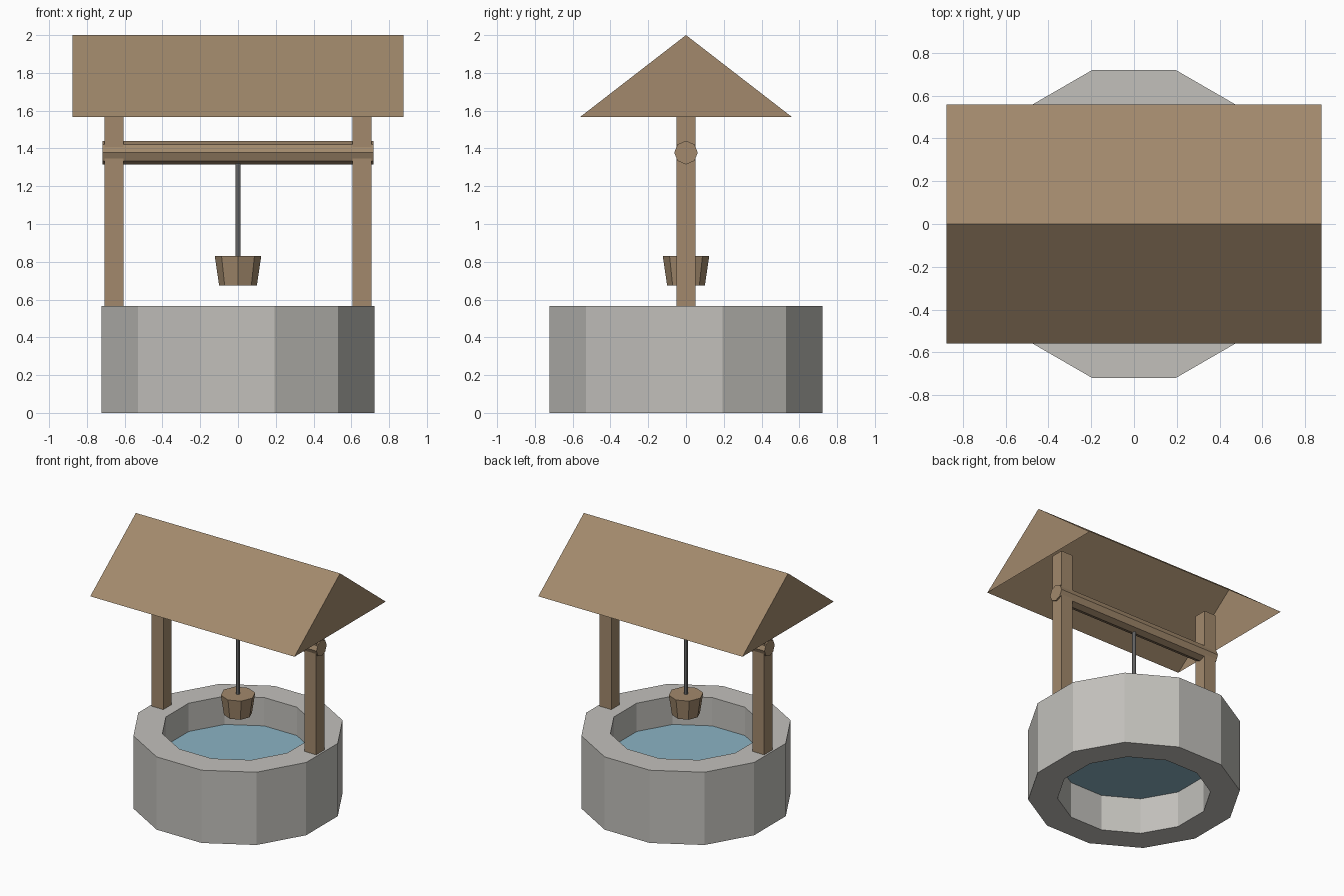
import bpy, bmesh, math
from mathutils import Matrix

cube = bpy.data.objects.get("Cube")
if cube:
    bpy.data.objects.remove(cube, do_unlink=True)


def material(name, rgb):
    m = bpy.data.materials.new(name)
    m.use_nodes = True
    m.diffuse_color = (*rgb, 1)
    bsdf = next(n for n in m.node_tree.nodes if n.type == 'BSDF_PRINCIPLED')
    bsdf.inputs["Base Color"].default_value = (*rgb, 1)
    return m


stone = material("stone grey", (0.54, 0.53, 0.50))
wood = material("wood brown", (0.36, 0.25, 0.15))
water_blue = material("water blue", (0.26, 0.45, 0.55))
rope_grey = material("rope grey", (0.22, 0.22, 0.22))


def add_object(name, bm, mat):
    bmesh.ops.recalc_face_normals(bm, faces=bm.faces)
    mesh = bpy.data.meshes.new(name)
    bm.to_mesh(mesh)
    bm.free()
    mesh.materials.append(mat)
    obj = bpy.data.objects.new(name, mesh)
    bpy.context.collection.objects.link(obj)
    return obj


def prism(name, sides, r_low, r_high, z0, z1, mat, turn=0.0):
    """Upright capped cylinder or cone with flat sides."""
    bm = bmesh.new()
    place = Matrix.Translation((0, 0, (z0 + z1) / 2)) @ Matrix.Rotation(turn, 4, 'Z')
    bmesh.ops.create_cone(bm, cap_ends=True, segments=sides, radius1=r_low,
                          radius2=r_high, depth=z1 - z0, matrix=place)
    return add_object(name, bm, mat)


def box(name, center, size, mat):
    bm = bmesh.new()
    place = Matrix.Translation(center) @ Matrix.Diagonal((*size, 1))
    bmesh.ops.create_cube(bm, size=1, matrix=place)
    return add_object(name, bm, mat)


# Stone ring: a square profile swept round in twelve steps
SIDES = 12
TURN = math.pi / SIDES
WALL_TOP = 0.565
profile = [(0.54, 0), (0.747, 0), (0.747, WALL_TOP), (0.54, WALL_TOP)]
bm = bmesh.new()
rings = []
for i in range(SIDES):
    a = TURN * (2 * i + 1)
    rings.append([bm.verts.new((r * math.cos(a), r * math.sin(a), z)) for r, z in profile])
for i in range(SIDES):
    here, after = rings[i], rings[(i + 1) % SIDES]
    for j in range(4):
        k = (j + 1) % 4
        bm.faces.new((here[j], after[j], after[k], here[k]))
add_object("stone_ring", bm, stone)

# Water inside the ring
prism("water", SIDES, 0.545, 0.545, 0.28, 0.345, water_blue, TURN)

# Two posts reaching up under the roof
for side, name in ((1, "left_post"), (-1, "right_post")):
    box(name, (side * 0.657, 0, 1.13), (0.1, 0.1, 1.14), wood)

# Eight-sided crossbar lying along x
bar = prism("crossbar", 8, 0.0625, 0.0625, -0.718, 0.718, wood)
bar.data.transform(Matrix.Translation((0, 0, 1.378)) @ Matrix.Rotation(math.pi / 2, 4, 'Y'))

# Rope and bucket
prism("rope", 8, 0.014, 0.014, 0.80, 1.36, rope_grey)
prism("bucket", 8, 0.10, 0.123, 0.675, 0.83, wood)

# Gabled roof, open underneath
bm = bmesh.new()
ends = []
for x in (-0.877, 0.877):
    ends.append([bm.verts.new((x, y, z)) for y, z in ((-0.56, 1.567), (0, 2), (0.56, 1.567))])
for end in ends:
    bm.faces.new(end)
for j in range(2):
    bm.faces.new((ends[0][j], ends[1][j], ends[1][j + 1], ends[0][j + 1]))
add_object("roof", bm, wood)
